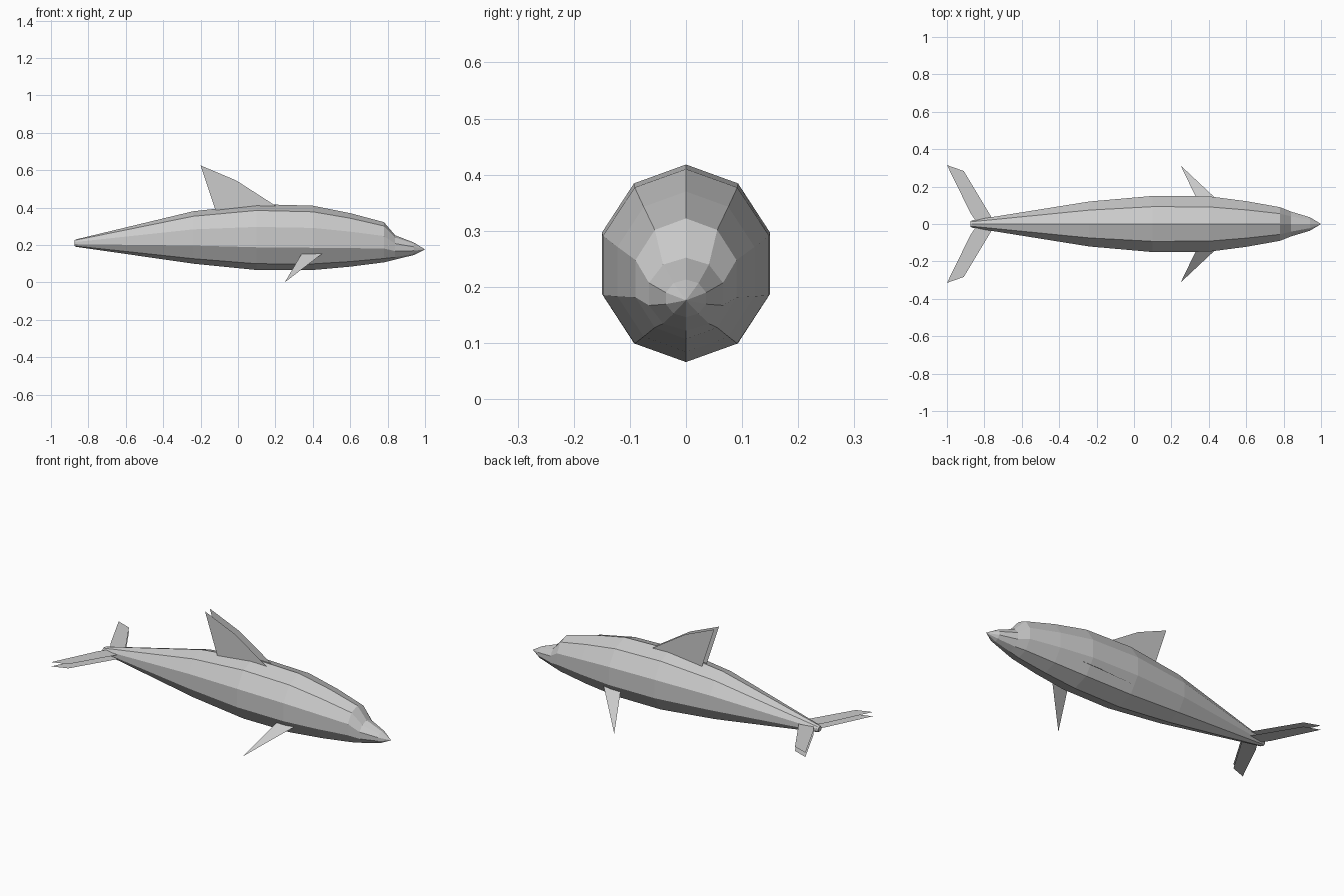
import bpy, bmesh
from math import sin, cos, tau

cube = bpy.data.objects.get("Cube")
if cube:
    bpy.data.objects.remove(cube, do_unlink=True)

grey = bpy.data.materials.new("light grey")
grey.use_nodes = True
grey.diffuse_color = (0.6, 0.6, 0.6, 1)
grey.node_tree.nodes["Principled BSDF"].inputs["Base Color"].default_value = (0.6, 0.6, 0.6, 1)


def add_object(name, bm):
    mesh = bpy.data.meshes.new(name)
    bm.to_mesh(mesh)
    bm.free()
    mesh.materials.append(grey)
    obj = bpy.data.objects.new(name, mesh)
    bpy.context.collection.objects.link(obj)
    return obj


def add_sheets(name, outlines):
    """Thin fin made of flat open sheets."""
    bm = bmesh.new()
    for points in outlines:
        bm.faces.new([bm.verts.new(p) for p in points])
    return add_object(name, bm)


# Body: ten-sided rings lofted along x (x, bottom, top, half width)
SIDES = 10
stations = [
    (-0.875, 0.195, 0.225, 0.014), (-0.865, 0.19, 0.23, 0.02),
    (-0.24, 0.10, 0.38, 0.12), (0.1, 0.066, 0.418, 0.15),
    (0.4, 0.066, 0.41, 0.148), (0.6, 0.084, 0.37, 0.122),
    (0.78, 0.107, 0.322, 0.09), (0.84, 0.122, 0.252, 0.066),
    (0.94, 0.146, 0.213, 0.036),
]
bm = bmesh.new()
rings = []
for x, low, high, half in stations:
    mid, tall, wide = (low + high) / 2, (high - low) / 2, half / cos(tau / 20)
    rings.append([bm.verts.new((x, wide * sin(tau * i / SIDES), mid + tall * cos(tau * i / SIDES)))
                  for i in range(SIDES)])
nose = bm.verts.new((1.0, 0, 0.176))
for i in range(SIDES):
    j = (i + 1) % SIDES
    for a, b in zip(rings, rings[1:]):
        bm.faces.new((a[i], a[j], b[j], b[i]))
    bm.faces.new((rings[-1][i], rings[-1][j], nose))
bm.faces.new(rings[0])
bmesh.ops.recalc_face_normals(bm, faces=bm.faces)
add_object("body", bm)

# Dorsal fin: two parallel upright sheets
dorsal = [(-0.115, 0.37), (0.25, 0.375), (0.2, 0.41), (-0.01, 0.545), (-0.2, 0.625), (-0.125, 0.40)]
add_sheets("dorsal_fin", [
    [(x, -0.022, z) for x, z in dorsal],
    [(x, 0.022, z) for x, z in reversed(dorsal)],
])

# Paired fins, mirrored across the body
fluke = [(-0.74, 0), (-0.91, 0.283), (-1.0, 0.315), (-0.875, 0.06), (-0.835, 0)]
flipper = [(0.46, 0.115, 0.161), (0.25, 0.312, 0.0), (0.345, 0.115, 0.161)]
for side, s in (("left", 1), ("right", -1)):
    order = fluke[::s]
    add_sheets(side + "_tail_fluke", [
        [(x, s * y, 0.223) for x, y in order],
        [(x, s * y, 0.198) for x, y in reversed(order)],
    ])
    add_sheets(side + "_flipper", [[(x, s * y, z) for x, y, z in flipper[::s]]])
